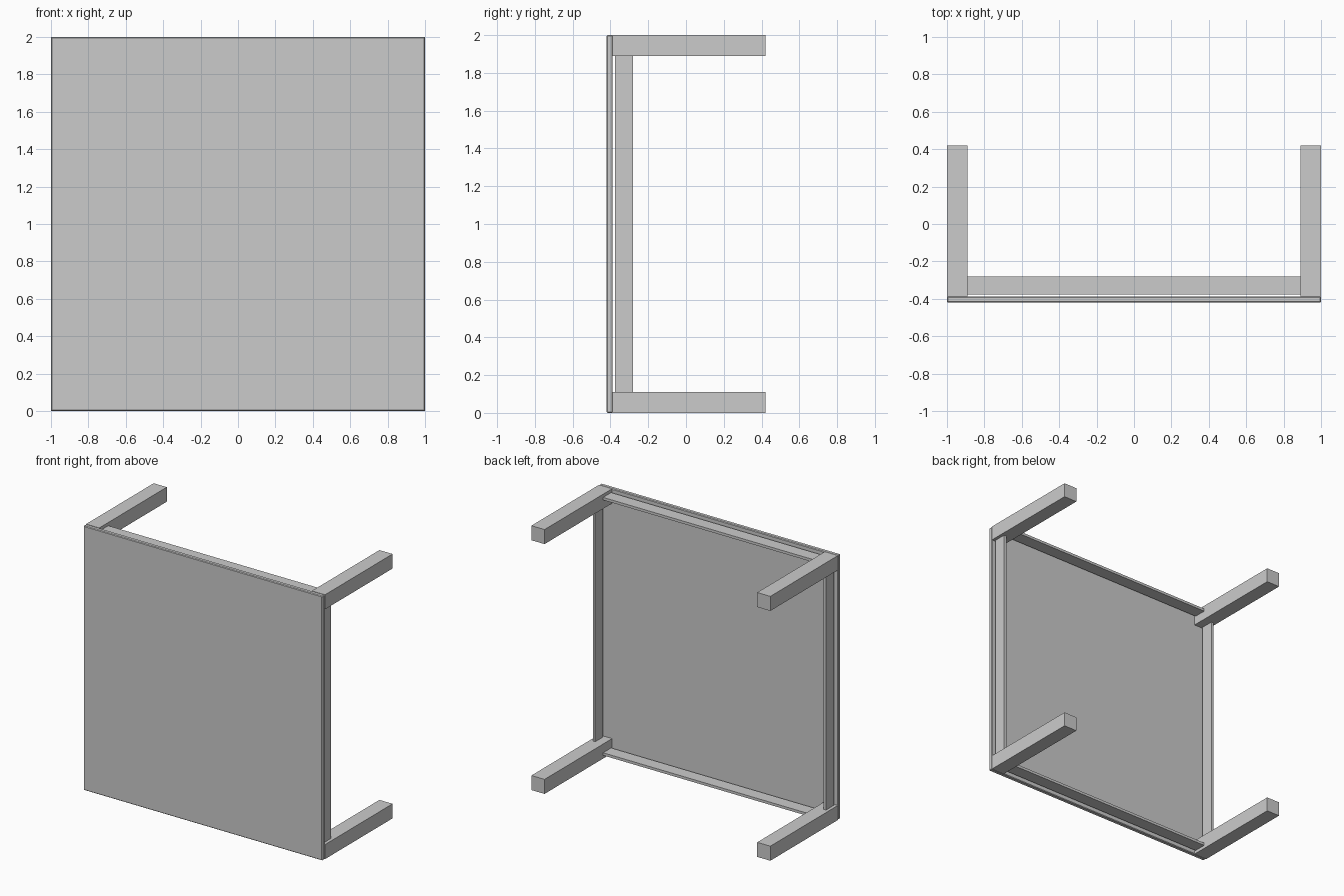
import bpy, bmesh
from mathutils import Vector

if "Cube" in bpy.data.objects:
    bpy.data.objects.remove(bpy.data.objects["Cube"])


def box(name, lo, hi, bevel=0.0):
    lo, hi = Vector(lo), Vector(hi)
    bm = bmesh.new()
    bmesh.ops.create_cube(bm, size=1)
    for v in bm.verts:
        v.co = Vector(c * s for c, s in zip(v.co, hi - lo)) + (lo + hi) / 2
    if bevel:
        bmesh.ops.bevel(bm, geom=bm.edges[:], offset=bevel, segments=1, affect='EDGES')
    mesh = bpy.data.meshes.new(name)
    bm.to_mesh(mesh)
    bm.free()
    obj = bpy.data.objects.new(name, mesh)
    bpy.context.collection.objects.link(obj)
    return obj


FRONT, BACK = -0.42, 0.42      # table lies on its side, top facing -y
PANEL_BACK = -0.388
LEG = 0.11                     # square leg section
RAIL_Y = (-0.376, -0.28)
INSET, THICK = 0.024, 0.02     # rail setback and thickness

# Table top with slightly eased edges
box("table_top", (-1, FRONT, 0), (1, PANEL_BACK, 2), bevel=0.005)

# Four corner legs
for sx, side in ((-1, "left"), (1, "right")):
    for z, level in ((0, "lower"), (2 - LEG, "upper")):
        xs = sorted((sx, sx * (1 - LEG)))
        box(f"{level}_{side}_leg", (xs[0], PANEL_BACK, z), (xs[1], BACK, z + LEG))

# Apron rails between the legs, leaving a narrow gap behind the top
for sx, side in ((-1, "left"), (1, "right")):
    xs = sorted((sx * (1 - INSET), sx * (1 - INSET - THICK)))
    box(f"{side}_rail", (xs[0], RAIL_Y[0], LEG), (xs[1], RAIL_Y[1], 2 - LEG))
for z, level in ((INSET, "lower"), (2 - INSET - THICK, "upper")):
    box(f"{level}_rail", (-1 + LEG, RAIL_Y[0], z), (1 - LEG, RAIL_Y[1], z + THICK))
